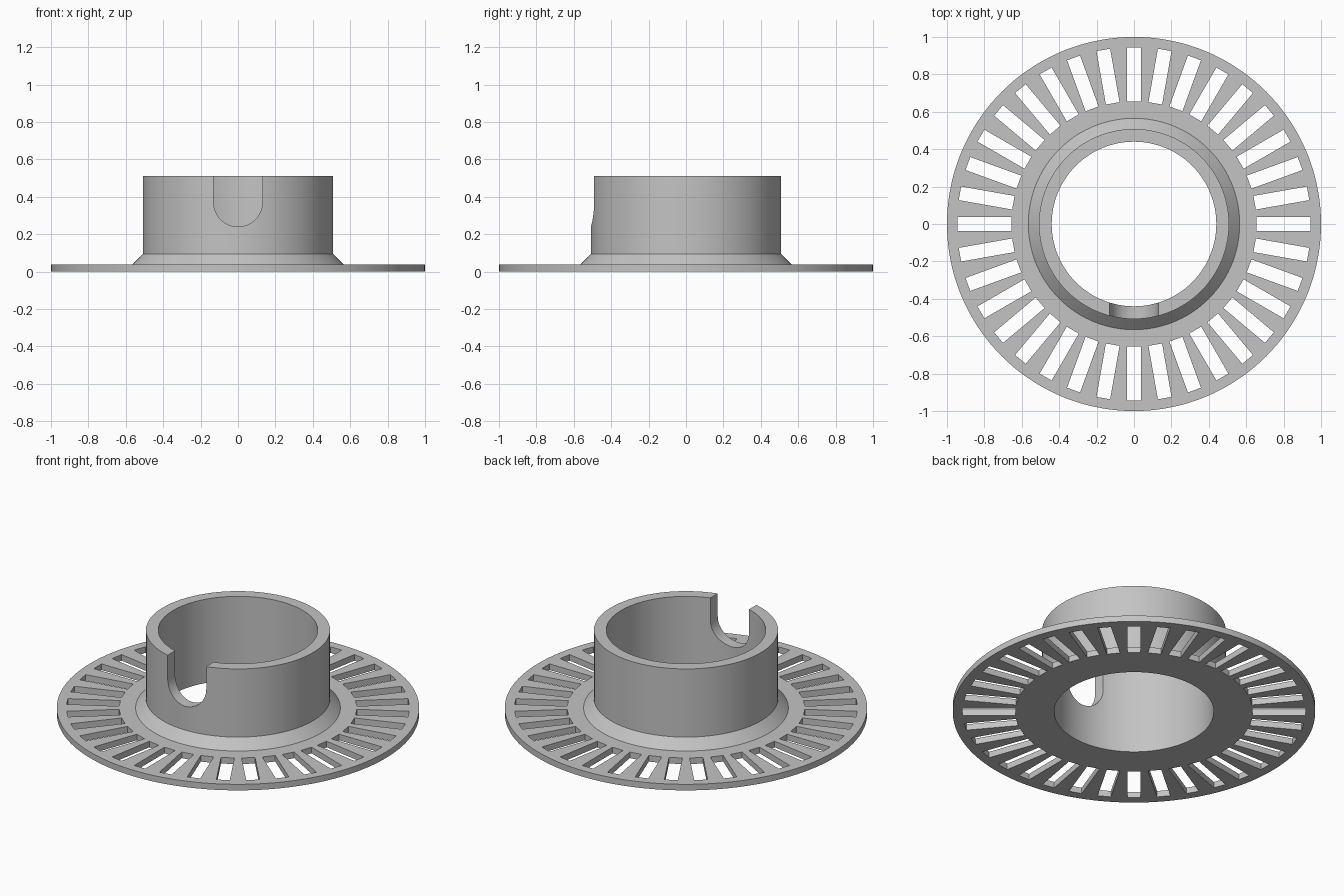
import bpy, bmesh, math
from mathutils import Matrix

cube = bpy.data.objects.get("Cube")
if cube:
    bpy.data.objects.remove(cube, do_unlink=True)

SEGMENTS = 144
SLOTS = 36
NOTCH_R, NOTCH_Z = 0.13, 0.37

grey = bpy.data.materials.new("plain grey")
grey.use_nodes = True
colour = (0.55, 0.55, 0.55, 1)
grey.diffuse_color = colour
grey.node_tree.nodes["Principled BSDF"].inputs["Base Color"].default_value = colour


def make_object(name, bm):
    bmesh.ops.recalc_face_normals(bm, faces=bm.faces)
    mesh = bpy.data.meshes.new(name)
    bm.to_mesh(mesh)
    bm.free()
    mesh.materials.append(grey)
    obj = bpy.data.objects.new(name, mesh)
    bpy.context.collection.objects.link(obj)
    return obj


def cut(obj, cutter):
    cutter.hide_render = True
    mod = obj.modifiers.new("cut", 'BOOLEAN')
    mod.operation = 'DIFFERENCE'
    mod.solver = 'EXACT'
    mod.object = cutter
    bpy.context.view_layer.objects.active = obj
    bpy.ops.object.modifier_apply(modifier=mod.name)
    bpy.data.objects.remove(cutter, do_unlink=True)


# Flange, sloped foot and collar as one turned profile (radius, height)
profile = [(0.44, 0), (1, 0), (1, 0.037), (0.565, 0.037),
           (0.508, 0.095), (0.508, 0.51), (0.44, 0.51)]
bm = bmesh.new()
rings = []
for i in range(SEGMENTS):
    a = math.tau * i / SEGMENTS
    rings.append([bm.verts.new((r * math.cos(a), r * math.sin(a), z)) for r, z in profile])
for i, ring in enumerate(rings):
    following = rings[(i + 1) % SEGMENTS]
    for j in range(len(profile)):
        k = (j + 1) % len(profile)
        bm.faces.new((ring[j], following[j], following[k], ring[k]))
body = make_object("flanged_collar", bm)

# Ring of radial slots through the flange
bm = bmesh.new()
for i in range(SLOTS):
    bmesh.ops.create_cube(bm, size=1, matrix=Matrix.Rotation(math.tau * i / SLOTS, 4, 'Z')
                          @ Matrix.Translation((0.8, 0, 0.02))
                          @ Matrix.Diagonal((0.29, 0.074, 0.2, 1)))
cut(body, make_object("slot_cutter", bm))

# Round-bottomed notch in the front of the collar
outline = [(NOTCH_R, 0.7), (-NOTCH_R, 0.7)]
for i in range(33):
    a = math.pi + math.pi * i / 32
    outline.append((NOTCH_R * math.cos(a), NOTCH_Z + NOTCH_R * math.sin(a)))
bm = bmesh.new()
face = bm.faces.new([bm.verts.new((x, -0.8, z)) for x, z in outline])
extruded = bmesh.ops.extrude_face_region(bm, geom=[face])["geom"]
bmesh.ops.translate(bm, vec=(0, 0.6, 0),
                    verts=[v for v in extruded if isinstance(v, bmesh.types.BMVert)])
cut(body, make_object("notch_cutter", bm))

bpy.ops.object.select_all(action='DESELECT')
body.select_set(True)
bpy.context.view_layer.objects.active = body
bpy.ops.object.shade_smooth_by_angle(angle=math.radians(30))
